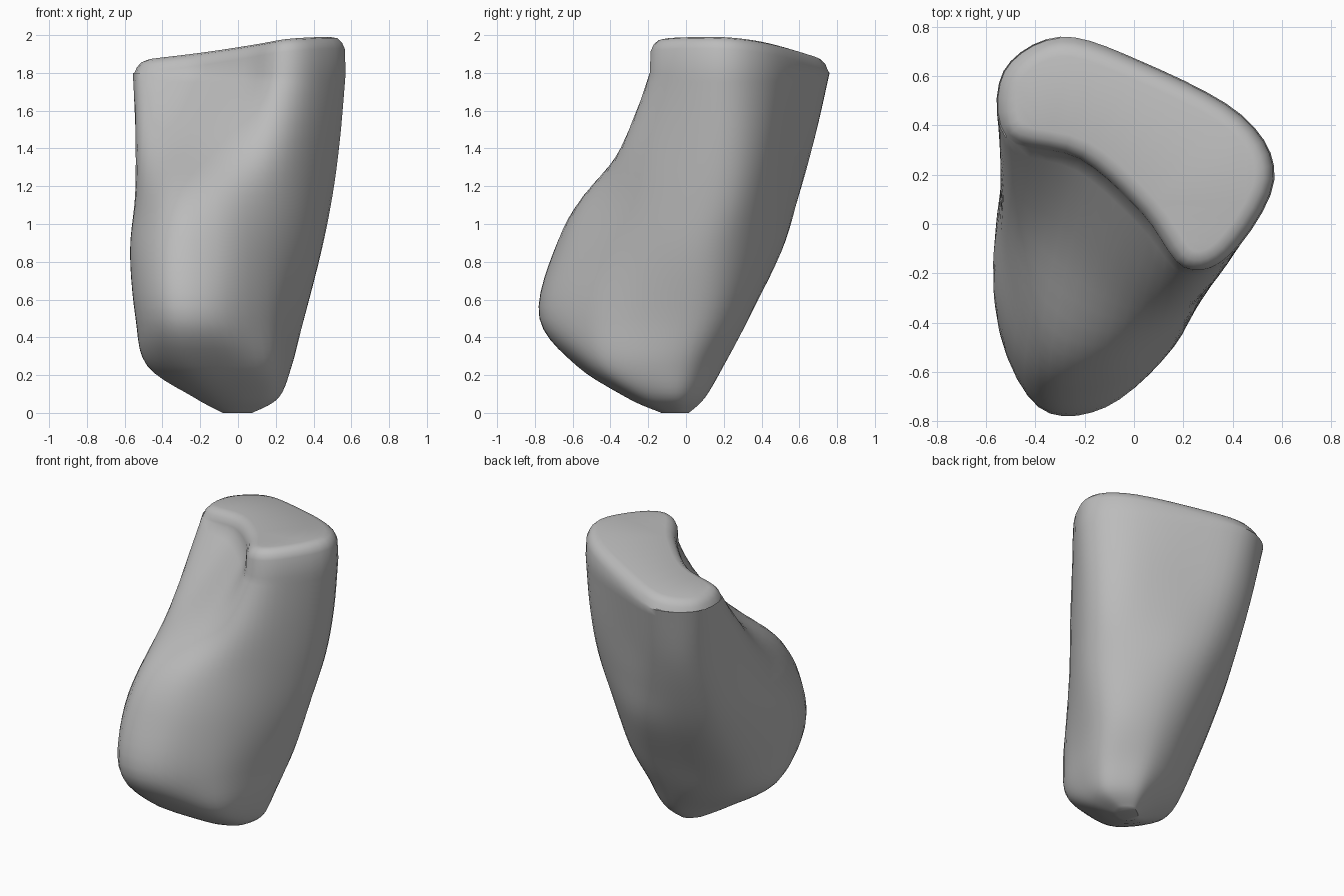
import bpy
import bmesh
from math import radians
from mathutils import Vector

cube = bpy.data.objects.get("Cube")
if cube:
    bpy.data.objects.remove(cube, do_unlink=True)

AROUND = 5   # subdivisions between outline points
ALONG = 5    # subdivisions between levels

# Horizontal outlines, from the back left corner round by the right and the front
levels = {
    0.08: [(-.18, -.05), (-.08, .05), (.03, .1), (.13, .06), (.21, -.03),
           (.2, -.15), (.14, -.25), (0, -.31), (-.14, -.29), (-.23, -.17)],
    0.25: [(-.39, -.04), (-.18, .14), (.02, .2), (.18, .13), (.28, 0),
           (.26, -.22), (.17, -.45), (-.04, -.55), (-.3, -.56), (-.48, -.3)],
    0.5: [(-.46, .06), (-.2, .28), (.04, .33), (.26, .23), (.35, .06),
          (.29, -.22), (.16, -.5), (-.11, -.74), (-.38, -.74), (-.54, -.4)],
    0.85: [(-.48, .27), (-.21, .48), (.06, .48), (.34, .31), (.44, .1),
           (.35, -.18), (.15, -.47), (-.11, -.67), (-.4, -.66), (-.57, -.26)],
    1.15: [(-.48, .43), (-.25, .59), (.04, .55), (.4, .37), (.5, .15),
           (.37, -.17), (.15, -.41), (-.12, -.54), (-.38, -.46), (-.54, -.03)],
    1.45: [(-.49, .55), (-.27, .68), (.03, .6), (.42, .42), (.54, .18),
           (.38, -.16), (.18, -.32), (-.06, -.26), (-.31, -.07), (-.53, .13)],
    1.8: [(-.53, .62), (-.3, .76), (.03, .66), (.44, .44), (.57, .18),
          (.39, -.13), (.2, -.18), (.03, .04), (-.22, .26), (-.52, .35)],
}


def spline(a, b, c, d, t):
    """Smooth point between b and c."""
    return 0.5 * (2 * b + (c - a) * t + (2 * a - 5 * b + 4 * c - d) * t ** 2
                  + (3 * b - a - 3 * c + d) * t ** 3)


def smooth_loop(points):
    n = len(points)
    return [spline(*(points[(i + k) % n] for k in (-1, 0, 1, 2)), s / AROUND)
            for i in range(n) for s in range(AROUND)]


def smooth_stack(rings):
    last = len(rings) - 1
    out = []
    for i in range(last):
        near = [rings[min(max(i + k, 0), last)] for k in (-1, 0, 1, 2)]
        for s in range(ALONG):
            out.append([spline(*p, s / ALONG) for p in zip(*near)])
    return out + [rings[last]]


def top_height(p):
    return 1.945 + 0.11 * p.x - 0.05 * p.y


def rim(ring, inset, drop):
    """Copy of the top outline, moved inwards and laid on the sloping top."""
    out = []
    for i, p in enumerate(ring):
        along = ring[(i + 1) % len(ring)] - ring[i - 1]
        q = p + Vector((along.y, -along.x, 0)).normalized() * inset
        q.z = top_height(q) - drop
        out.append(q)
    return out


# Body rings from the small blunt foot up to the rounded top edge
rings = [smooth_loop([Vector((x, y, z)) for x, y in pts])
         for z, pts in levels.items()]
rings.insert(0, [Vector((p.x * 0.35, p.y * 0.35 - 0.02, 0)) for p in rings[0]])
rings = smooth_stack(rings)
shoulder = rings[-1]
rings += [rim(shoulder, *step) for step in
          ((0.005, 0.07), (0.02, 0.035), (0.045, 0.01), (0.08, 0.0))]

bm = bmesh.new()
grid = [[bm.verts.new(p) for p in ring] for ring in rings]
count = len(grid[0])
for low, high in zip(grid, grid[1:]):
    for i in range(count):
        j = (i + 1) % count
        bm.faces.new((low[i], low[j], high[j], high[i]))
for end in (grid[0], grid[-1]):
    bm.faces.new(end)
bmesh.ops.triangulate(bm, faces=[f for f in bm.faces if len(f.verts) > 4])
bmesh.ops.recalc_face_normals(bm, faces=bm.faces[:])

mesh = bpy.data.meshes.new("stone_body")
bm.to_mesh(mesh)
bm.free()
body = bpy.data.objects.new("stone_body", mesh)
bpy.context.collection.objects.link(body)

# Plain grey stone
grey = bpy.data.materials.new("stone_grey")
grey.use_nodes = True
colour = (0.5, 0.5, 0.5, 1)
grey.diffuse_color = colour
grey.node_tree.nodes["Principled BSDF"].inputs["Base Color"].default_value = colour
mesh.materials.append(grey)

bpy.context.view_layer.objects.active = body
body.select_set(True)
bpy.ops.object.shade_smooth_by_angle(angle=radians(40))
